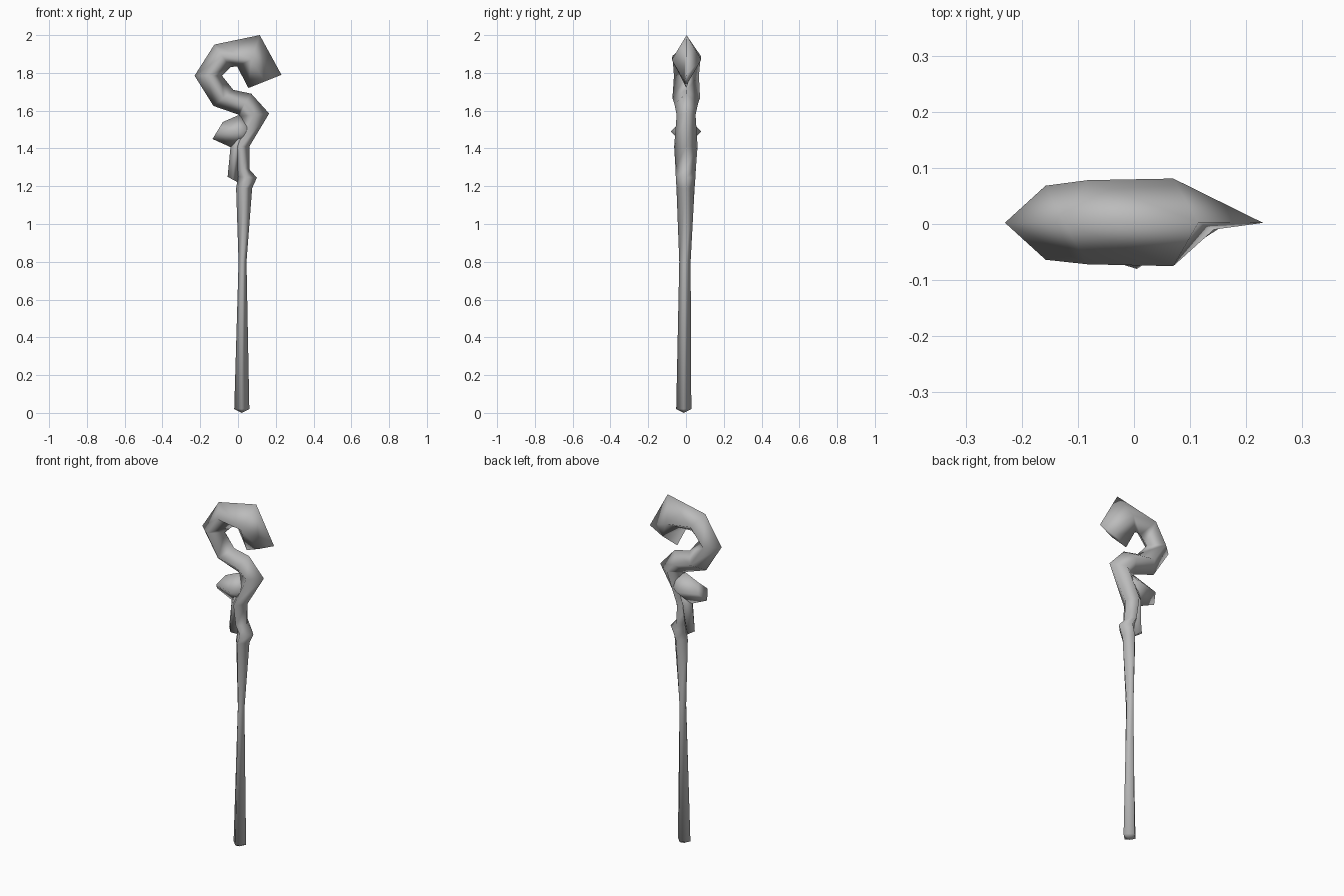
import bpy
import bmesh
from mathutils import Vector

cube = bpy.data.objects.get("Cube")
if cube:
    bpy.data.objects.remove(cube, do_unlink=True)

grey = bpy.data.materials.new("grey_wood")
grey.use_nodes = True
colour = (0.5, 0.5, 0.5, 1)
grey.diffuse_color = colour
grey.node_tree.nodes["Principled BSDF"].inputs["Base Color"].default_value = colour


def strand(name, rings, start_apex=None):
    """Loft diamond rings: left (x, z), right (x, z), half depth, optional side (x, z)."""
    bm = bmesh.new()
    loops = []
    for left, right, depth, *side in rings:
        mid = side[0] if side else [(a + b) / 2 for a, b in zip(left, right)]
        cy = -0.012 + 0.008 * mid[1]
        points = [(left[0], cy, left[1]), (mid[0], cy - depth, mid[1]),
                  (right[0], cy, right[1]), (mid[0], cy + depth, mid[1])]
        loops.append([bm.verts.new(Vector(p)) for p in points])
    for low, high in zip(loops, loops[1:]):
        for i in range(4):
            j = (i + 1) % 4
            bm.faces.new((low[i], low[j], high[j], high[i]))
    if start_apex:
        tip = bm.verts.new(start_apex)
        for i in range(4):
            bm.faces.new((tip, loops[0][(i + 1) % 4], loops[0][i]))
    else:
        bm.faces.new(loops[0][::-1])
    bm.faces.new(loops[-1])
    bmesh.ops.recalc_face_normals(bm, faces=bm.faces)
    for face in bm.faces:
        face.smooth = True
    mesh = bpy.data.meshes.new(name)
    bm.to_mesh(mesh)
    bm.free()
    mesh.materials.append(grey)
    obj = bpy.data.objects.new(name, mesh)
    bpy.context.collection.objects.link(obj)
    return obj


# Long shaft that twists into the hooked head
strand("staff_shaft_and_hook", [
    ((-.02, .02), (.06, .02), .04),
    ((.003, .8), (.045, .8), .03),
    ((-.01, 1.19), (.075, 1.19), .048),
    ((.0, 1.25), (.1, 1.245), .052),
    ((-.01, 1.3), (.06, 1.29), .054),
    ((-.03, 1.41), (.06, 1.41), .062),
    ((.01, 1.57), (.165, 1.585), .05),
    ((.0, 1.58), (.07, 1.69), .062),
    ((-.13, 1.625), (-.025, 1.71), .073),
    ((-.23, 1.785), (-.085, 1.785), .066),
    ((-.125, 1.95), (-.04, 1.83), .075),
    ((.115, 2.0), (-.005, 1.835), .078, (.07, 1.87)),
    ((.23, 1.79), (.055, 1.72), .012),
], start_apex=(.02, -.012, 0))

# Broken branch stub on the right side
strand("branch_stub", [
    ((.06, 1.43), (.07, 1.57), .04),
    ((-.035, 1.405), (.0, 1.575), .08, (.005, 1.49)),
    ((-.135, 1.45), (-.08, 1.54), .045),
])

# Thin root hanging beside the shaft
strand("hanging_root", [
    ((-.055, 1.25), (.0, 1.22), .028),
    ((-.04, 1.405), (.02, 1.41), .045),
    ((-.01, 1.5), (.05, 1.5), .04),
])
